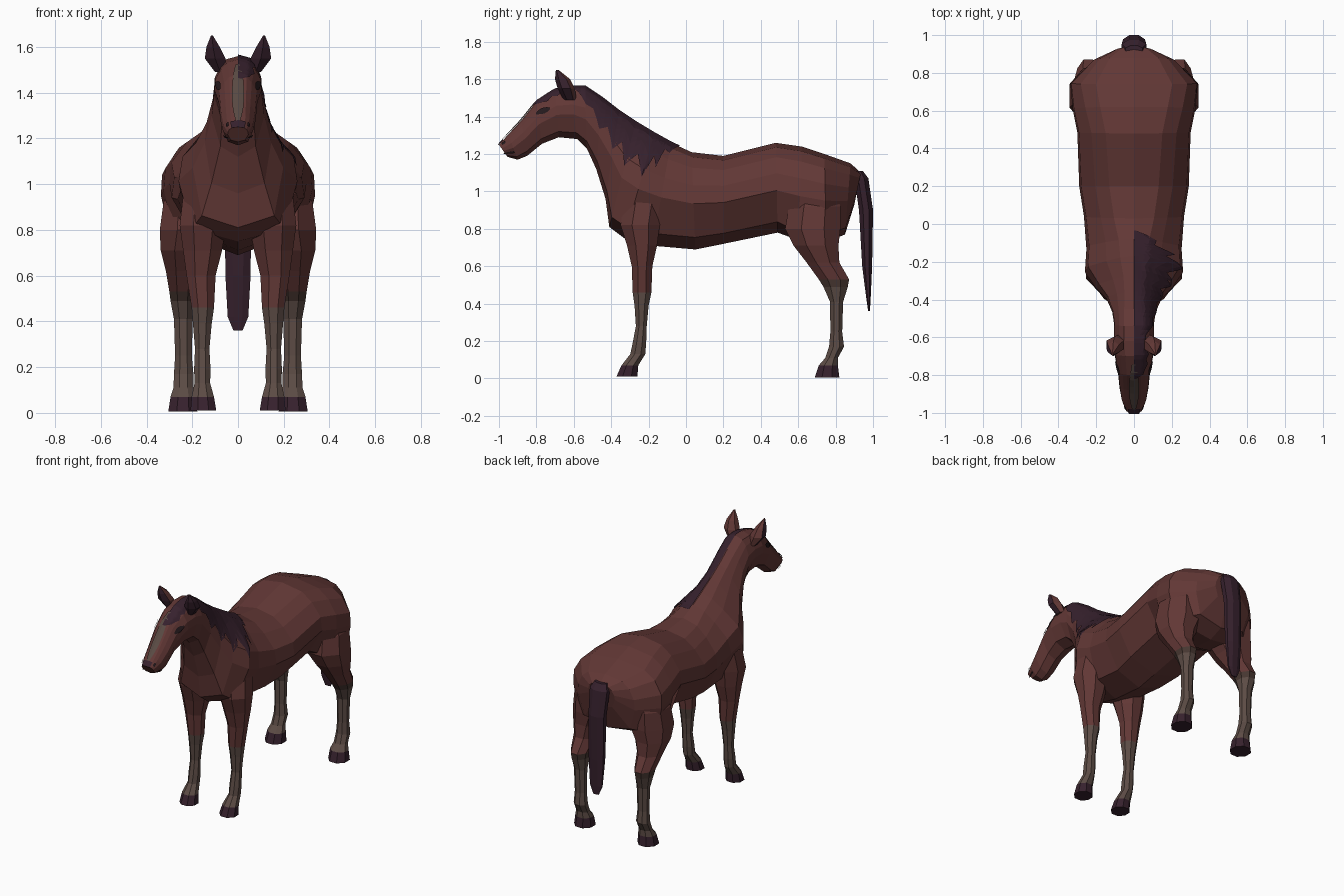
import bpy, bmesh, math
from mathutils import Vector

if "Cube" in bpy.data.objects:
    bpy.data.objects.remove(bpy.data.objects["Cube"])


def material(name, rgb):
    m = bpy.data.materials.new(name)
    m.diffuse_color = (*rgb, 1)
    m.use_nodes = True
    m.node_tree.nodes["Principled BSDF"].inputs["Base Color"].default_value = m.diffuse_color
    return m


COAT = material("brown_coat", (0.122, 0.039, 0.036))
DARK = material("dark_hair", (0.037, 0.015, 0.026))
TAN = material("tan_leg", (0.108, 0.072, 0.060))
MID = material("dusky_leg", (0.062, 0.037, 0.030))
BLAZE = material("grey_blaze", (0.10, 0.068, 0.056))
BLACK = material("eye_black", (0.018, 0.010, 0.012))


def finish(name, bm, mats, rule=None):
    bmesh.ops.recalc_face_normals(bm, faces=bm.faces)
    bm.normal_update()
    if rule:
        for f in bm.faces:
            f.material_index = rule(f.calc_center_median(), f.normal)
    me = bpy.data.meshes.new(name)
    bm.to_mesh(me)
    bm.free()
    for m in mats:
        me.materials.append(m)
    ob = bpy.data.objects.new(name, me)
    bpy.context.collection.objects.link(ob)
    return ob


def loft(name, rings, mats, rule=None):
    bm = bmesh.new()
    vs = [[bm.verts.new(p) for p in r] for r in rings]
    n = len(rings[0])
    for a, b in zip(vs, vs[1:]):
        for i in range(n):
            j = (i + 1) % n
            bm.faces.new((a[i], a[j], b[j], b[i]))
    bm.faces.new(vs[0])
    bm.faces.new(vs[-1])
    return finish(name, bm, mats, rule)


# Rings of the trunk, neck and head: top y,z, bottom y,z, half width, top and bottom flatness
SPINE = [
    (.935, 1.10, .90, .93, .10, .6, .7), (.88, 1.15, .85, .77, .215, .6, .8),
    (.74, 1.20, .75, .73, .337, .6, .88), (.62, 1.24, .60, .74, .325, .55, .85),
    (.48, 1.26, .49, .78, .30, .5, .67), (.20, 1.19, .20, .72, .29, .45, .67),
    (.03, 1.21, .05, .69, .265, .4, .65), (-.08, 1.26, -.18, .71, .252, .32, .68),
    (-.17, 1.31, -.33, .75, .26, .28, .78), (-.27, 1.37, -.41, .81, .198, .28, .8),
    (-.36, 1.43, -.43, .96, .145, .35, .8), (-.45, 1.50, -.48, 1.12, .115, .45, .67),
    (-.54, 1.56, -.53, 1.23, .105, .5, .67), (-.62, 1.56, -.58, 1.28, .105, .5, .67),
    (-.70, 1.545, -.68, 1.29, .103, .45, .67), (-.80, 1.48, -.77, 1.255, .085, .45, .67),
    (-.88, 1.38, -.85, 1.19, .077, .45, .67), (-.95, 1.305, -.90, 1.17, .066, .5, .67),
    (-1.0, 1.25, -.955, 1.185, .045, .6, .67)]


def half_ring(r):
    y0, z0, y1, z1, w, f, b = r
    prof = [(0, 0), (f, .05), (.32 + .86 * f, .16), (.89 + .16 * f, .34), (1, .53),
            (b, .88 + .2 * (b - .67)), (0, 1)]
    return [Vector((w * x, y0 + (y1 - y0) * t, z0 + (z1 - z0) * t)) for x, t in prof]


HALVES = [half_ring(r) for r in SPINE]


def mirror(p):
    return Vector((-p.x, p.y, p.z))


body = loft("body", [h + [mirror(p) for p in h[5:0:-1]] for h in HALVES], [COAT])


def skin(u, s):
    """Point on the body: u counts rings from the rump, s counts points down the side."""
    i, j = min(int(u), len(HALVES) - 2), min(int(s), 5)
    a, b = (HALVES[k][j].lerp(HALVES[k][j + 1], s - j) for k in (i, i + 1))
    return a.lerp(b, u - i)


def patch(name, us, low, high, mat, sides=(1,), n=9):
    """Thin coloured plate lying on the body between two side limits."""
    bm = bmesh.new()
    for sd in sides:
        cols = []
        for u in us:
            lo, hi = low(u), max(high(u), low(u) + .02)
            rows = [lo + (hi - lo) * k / n for k in range(n + 1)]
            cols.append([bm.verts.new(p if sd > 0 else mirror(p))
                         for p in (skin(u, s) for s in rows)])
        for a, b in zip(cols, cols[1:]):
            for k in range(n):
                q = (a[k], a[k + 1], b[k + 1], b[k])
                bm.faces.new(q if sd > 0 else q[::-1])
    bmesh.ops.remove_doubles(bm, verts=bm.verts, dist=1e-5)
    ob = finish(name, bm, [mat])
    w = ob.modifiers.new("lie_on_body", 'SHRINKWRAP')
    w.target = body
    w.wrap_method = 'NEAREST_SURFACEPOINT'
    w.wrap_mode = 'ABOVE_SURFACE'
    w.offset = .007
    return ob


def steps(a, b, n):
    return [a + (b - a) * k / n for k in range(n + 1)]


# Mane falls to one side with a jagged lower edge: alternating tips and notches
MANE = [(6.6, .1), (7, 1.5), (7.25, 1.4), (7.5, 2.7), (7.7, 2.2), (8, 3.4), (8.5, 2.5),
        (9, 3.4), (9.5, 2.6), (10, 3.5), (10.5, 2.7), (11, 3.5), (11.5, 2.5), (12, 2.7),
        (12.6, 1.3)]


def mane_edge(u):
    for (u0, s0), (u1, s1) in zip(MANE, MANE[1:]):
        if u <= u1:
            return s0 + (s1 - s0) * (u - u0) / (u1 - u0)
    return MANE[-1][1]


mane_cols = sorted({u for u, s in MANE} | {(a[0] + b[0]) / 2 for a, b in zip(MANE, MANE[1:])})
patch("mane", mane_cols, lambda u: 0, mane_edge, DARK)
patch("forelock", steps(12.6, 15.2, 10), lambda u: 0,
      lambda u: (1.6 if round(u * 4) % 2 else 2.0) * min(1, (15.3 - u) * 1.8, .65 + (u - 12.6) / 3),
      DARK)

# Face markings
patch("blaze", steps(14.4, 17.5, 7), lambda u: 0,
      lambda u: .2 + .5 * math.sin(math.pi * (u - 14.3) / 3.4), BLAZE, (1, -1))
patch("nose", steps(17.5, 18, 3), lambda u: 0, lambda u: 1.05, DARK, (1, -1))
patch("nostril", steps(17.4, 17.7, 3), lambda u: 1.6, lambda u: 2.3, BLACK, (1, -1))
patch("mouth", steps(17.0, 18, 4), lambda u: 4.3, lambda u: 4.52, BLACK, (1, -1))


def eye_edge(sign):
    return lambda u: 2.95 - .5 * (u - 14.35) + sign * .36 * math.sin(math.pi * (u - 14.25) / .9)


patch("eye", steps(14.33, 15.07, 5), eye_edge(-1), eye_edge(1), BLACK, (1, -1), 4)


def tube(name, rows, mats, rule=None, side=1, n=8):
    """Upright tube from rows of z, y range and x range."""
    rings = []
    k = 1 / math.cos(math.pi / n)
    for z, y0, y1, x0, x1 in rows:
        rings.append([Vector((side * ((x0 + x1) / 2 + (x1 - x0) / 2 * k * math.cos(a)),
                              (y0 + y1) / 2 + (y1 - y0) / 2 * k * math.sin(a), z))
                      for a in (2 * math.pi * (i + .5) / n for i in range(n))])
    return loft(name, rings, mats, rule)


FRONT_LEG = [
    (1.04, -.27, -.16, .08, .19), (.95, -.33, -.12, .05, .24), (.82, -.35, -.14, .05, .255),
    (.71, -.315, -.155, .07, .24), (.60, -.29, -.18, .098, .225), (.46, -.285, -.185, .105, .203),
    (.39, -.275, -.20, .115, .197), (.28, -.268, -.21, .125, .188), (.19, -.285, -.213, .12, .192),
    (.13, -.298, -.218, .122, .19), (.07, -.345, -.255, .105, .203), (.01, -.372, -.26, .095, .208)]
HIND_LEG = [
    (1.03, .62, .79, .12, .27), (.92, .55, .825, .10, .326), (.80, .53, .825, .08, .342),
    (.71, .575, .815, .13, .338), (.62, .645, .82, .165, .315), (.53, .71, .872, .185, .30),
    (.49, .735, .865, .19, .295), (.41, .77, .84, .198, .28), (.25, .772, .835, .202, .275),
    (.17, .765, .845, .195, .28), (.11, .745, .812, .195, .282), (.07, .71, .812, .183, .295),
    (.005, .688, .82, .178, .305)]


def leg_rule(tan_z, mid_z):
    return lambda c, n: 3 if c.z < .075 else 1 if c.z < tan_z else 2 if c.z < mid_z else 0


for sd, tag in ((1, "right"), (-1, "left")):
    mats = [COAT, TAN, MID, DARK]
    tube("front_leg_" + tag, FRONT_LEG, mats, leg_rule(.45, .45), sd)
    tube("hind_leg_" + tag, HIND_LEG, mats, leg_rule(.49, .55), sd)
    # Ears are dark in front and outside, brown behind and inside
    tube("ear_" + tag, [(1.49, -.65, -.59, .055, .10), (1.55, -.68, -.60, .055, .145),
                        (1.60, -.695, -.625, .08, .138), (1.65, -.695, -.683, .11, .118)],
         [COAT, DARK],
         lambda c, n, sd=sd: 1 if n.y < -.3 or (n.y < .15 and n.x * sd > 0) else 0, sd, 6)

# Tail
tube("tail", [(1.11, .90, .945, -.045, .045), (1.07, .90, .975, -.065, .065),
              (.90, .925, 1.0, -.058, .058), (.60, .942, .995, -.055, .055),
              (.42, .965, .987, -.045, .045), (.36, .974, .983, -.02, .02)], [DARK])
